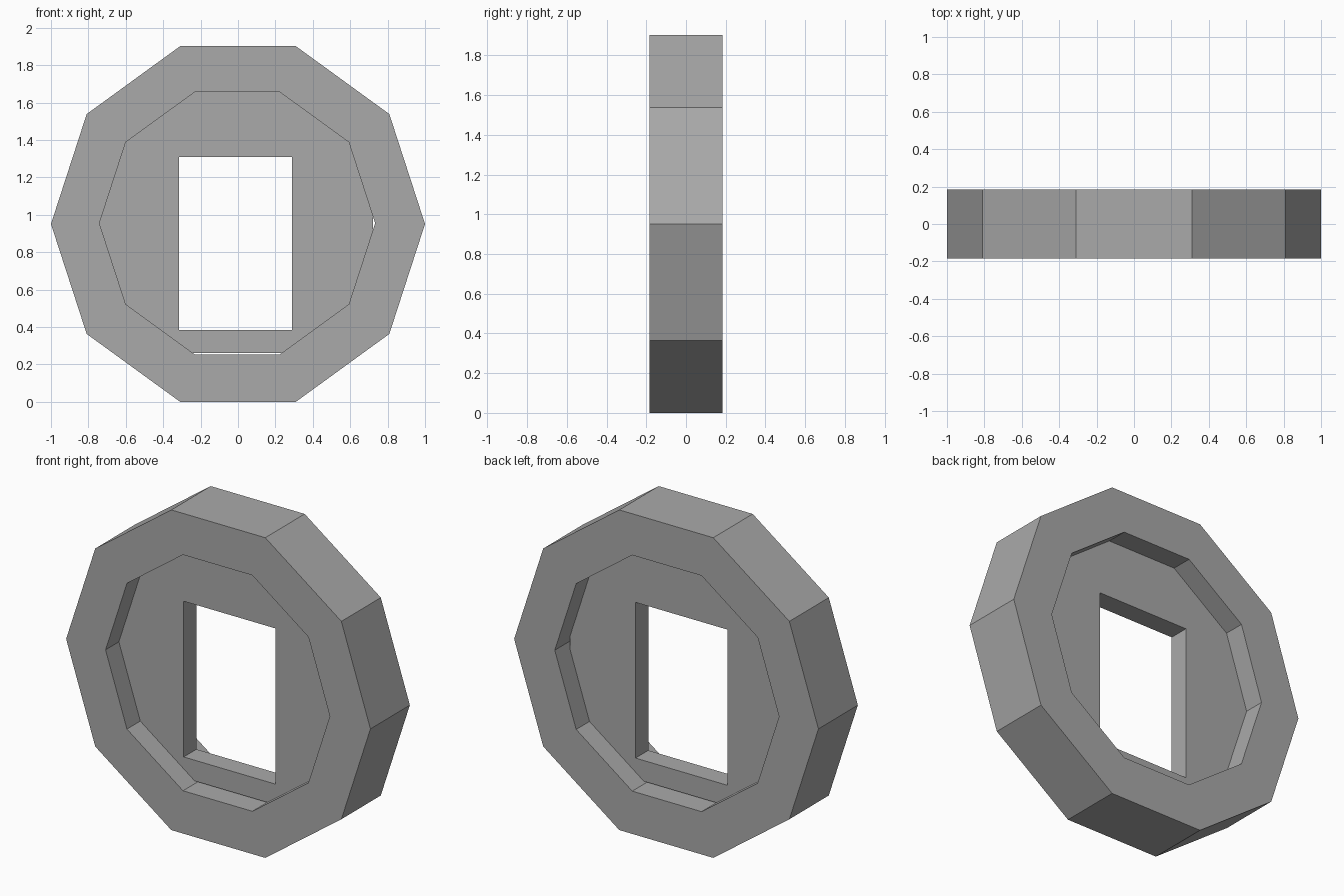
import bpy, bmesh, math

cube = bpy.data.objects.get("Cube")
if cube:
    bpy.data.objects.remove(cube, do_unlink=True)

grey = bpy.data.materials.new("mid_grey")
grey.use_nodes = True
grey.diffuse_color = (0.4, 0.4, 0.4, 1)
grey.node_tree.nodes["Principled BSDF"].inputs["Base Color"].default_value = (0.4, 0.4, 0.4, 1)


def polygon(sides, radius, cx, cz):
    """Corner points of a regular polygon in the xz plane."""
    return [(cx + radius * math.cos(math.tau * i / sides),
             cz + radius * math.sin(math.tau * i / sides)) for i in range(sides)]


def pierced_slab(name, outer, inner, half_depth):
    """Slab along y between an outer outline and a hole of matching point count."""
    bm = bmesh.new()
    loops = {}
    for side in (-1, 1):
        for key, outline in (("outer", outer), ("inner", inner)):
            made = {}
            for p in outline:
                if p not in made:
                    made[p] = bm.verts.new((p[0], side * half_depth, p[1]))
            loops[key, side] = [made[p] for p in outline]

    def strip(a, b):
        n = len(a)
        for i in range(n):
            j = (i + 1) % n
            corners = list(dict.fromkeys((a[i], a[j], b[j], b[i])))
            if len(corners) > 2:
                bm.faces.new(corners)

    strip(loops["outer", -1], loops["inner", -1])
    strip(loops["inner", 1], loops["outer", 1])
    strip(loops["outer", 1], loops["outer", -1])
    strip(loops["inner", -1], loops["inner", 1])
    bmesh.ops.recalc_face_normals(bm, faces=bm.faces)
    mesh = bpy.data.meshes.new(name)
    bm.to_mesh(mesh)
    bm.free()
    mesh.materials.append(grey)
    obj = bpy.data.objects.new(name, mesh)
    bpy.context.collection.objects.link(obj)
    return obj


# Ten-sided outer ring
pierced_slab("outer_ring", polygon(10, 1.0, 0, 0.951),
             polygon(10, 0.737, -0.004, 0.955), 0.185)

# Recessed plate, tucked into the ring, with a rectangular opening
left, right, low, high, cut = -0.77, 0.722, 0.262, 1.69, 0.3
plate = [(right, low + cut), (right, high - cut), (right - cut, high), (left + cut, high),
         (left, high - cut), (left, low + cut), (left + cut, low), (right - cut, low)]
tr, tl, bl, br = (0.29, 1.31), (-0.315, 1.31), (-0.315, 0.385), (0.29, 0.385)
pierced_slab("inner_plate", plate, [br, tr, tr, tl, tl, bl, bl, br], 0.06)
